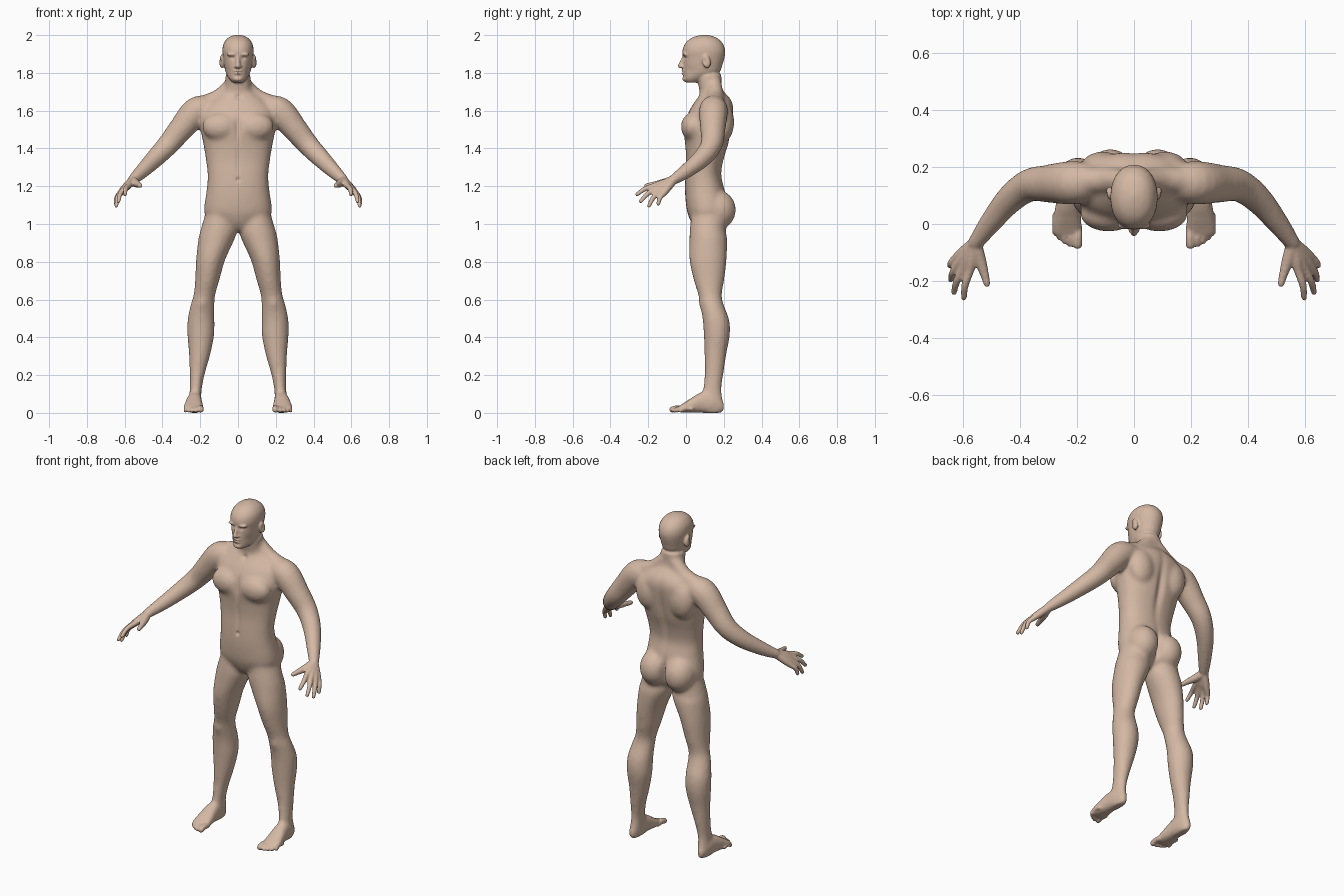
import bpy, bmesh, math
from mathutils import Vector, Matrix


def spline(rows, sub=5):
    """Catmull-Rom interpolation of rows of numbers."""
    out = []
    for i in range(len(rows) - 1):
        p = [rows[max(i - 1, 0)], rows[i], rows[i + 1], rows[min(i + 2, len(rows) - 1)]]
        for k in range(sub):
            t = k / sub
            out.append([0.5 * (2 * b + (c - a) * t + (2 * a - 5 * b + 4 * c - d) * t * t
                               + (3 * b - a - 3 * c + d) * t ** 3) for a, b, c, d in zip(*p)])
    return out + [list(rows[-1])]


def skin(bm, rings, power=2.0, n=28):
    """Capped loft through rings given as (centre, half axis, half axis)."""
    loops = []
    for c, u, v in rings:
        loop = []
        for k in range(n):
            a = 2 * math.pi * k / n
            x, y = (math.copysign(abs(f) ** (2 / power), f) for f in (math.cos(a), math.sin(a)))
            loop.append(bm.verts.new(c + u * x + v * y))
        loops.append(loop)
    for a, b in zip(loops, loops[1:]):
        for k in range(n):
            bm.faces.new((a[k], a[(k + 1) % n], b[(k + 1) % n], b[k]))
    bm.faces.new(loops[0][::-1])
    bm.faces.new(loops[-1])


def loft_z(bm, rows, power=2.0):
    """Rows: z, x0, x1, y0, y1."""
    skin(bm, [(Vector(((a + b) / 2, (c + d) / 2, z)), Vector(((b - a) / 2, 0, 0)),
               Vector((0, (d - c) / 2, 0))) for z, a, b, c, d in spline(rows)], power)


def loft_y(bm, rows, power=2.0):
    """Rows: y, x0, x1, z0, z1."""
    skin(bm, [(Vector(((a + b) / 2, y, (c + d) / 2)), Vector(((b - a) / 2, 0, 0)),
               Vector((0, 0, (d - c) / 2))) for y, a, b, c, d in spline(rows)], power)


def blob(bm, c, r, tilt=0):
    m = Matrix.Translation(c) @ Matrix.Rotation(tilt, 4, 'X') @ Matrix.Diagonal((*r, 1))
    bmesh.ops.create_uvsphere(bm, u_segments=24, v_segments=16, radius=1, matrix=m)


def tube(bm, *rows):
    """Round-ended tube; rows: x, y, z, radius."""
    pts = spline(rows)
    rings, ref = [], Vector((0.5, 0.6, -0.6))
    for i, p in enumerate(pts):
        t = (Vector(pts[min(i + 1, len(pts) - 1)][:3]) - Vector(pts[max(i - 1, 0)][:3])).normalized()
        u = t.cross(ref).normalized()
        rings.append((Vector(p[:3]), u * p[3], t.cross(u) * p[3]))
    skin(bm, rings)
    for p in (rows[0], rows[-1]):
        blob(bm, p[:3], [p[3]] * 3)


def mirror(bm, faces):
    geo = bmesh.ops.duplicate(bm, geom=faces)['geom']
    for v in (g for g in geo if isinstance(g, bmesh.types.BMVert)):
        v.co.x *= -1


def fuse(bm, voxel, repeats):
    """Melt overlapping parts into one smooth skin and return the mesh."""
    me = bpy.data.meshes.new("body")
    bmesh.ops.recalc_face_normals(bm, faces=bm.faces)
    bm.to_mesh(me)
    bm.free()
    ob = bpy.data.objects.new("helper", me)
    bpy.context.collection.objects.link(ob)
    rm = ob.modifiers.new("melt", 'REMESH')
    rm.mode, rm.voxel_size = 'VOXEL', voxel
    sm = ob.modifiers.new("soften", 'SMOOTH')
    sm.factor, sm.iterations = 0.5, repeats
    dg = bpy.context.evaluated_depsgraph_get()
    res = bpy.data.meshes.new_from_object(ob.evaluated_get(dg))
    bpy.data.objects.remove(ob)
    return res


# ---- stage 1: large masses, right-hand side then mirrored
bm = bmesh.new()
# leg
loft_z(bm, [(1.08, .012, .165, .03, .21), (.97, .006, .198, .02, .21), (.92, .018, .21, .018, .219),
            (.81, .068, .222, .018, .215), (.705, .098, .227, .04, .203), (.626, .12, .235, .065, .19),
            (.573, .124, .251, .076, .2), (.493, .124, .267, .088, .229), (.41, .126, .268, .094, .232),
            (.31, .146, .26, .098, .214), (.2, .177, .256, .098, .198), (.12, .192, .256, .088, .188),
            (.05, .195, .26, .07, .2), (.0, .2, .256, .08, .195)])
# foot
loft_y(bm, [(.203, .215, .245, .012, .05), (.15, .194, .263, 0, .1), (.08, .19, .273, 0, .108),
            (.02, .184, .286, 0, .074), (-.025, .18, .291, .002, .044), (-.05, .188, .28, .005, .03)], 2.4)
# arm
tube(bm, (.13, .15, 1.61, .06), (.215, .145, 1.60, .077), (.30, .142, 1.505, .067), (.37, .135, 1.42, .058),
     (.44, .083, 1.347, .05), (.51, -.003, 1.277, .039), (.558, -.068, 1.233, .029))
# neck-to-shoulder muscle, buttock, chest muscle, shoulder blade
tube(bm, (.03, .15, 1.74, .04), (.10, .155, 1.67, .045), (.2, .15, 1.625, .05))
blob(bm, (.083, .165, 1.075), (.088, .1, .105))
blob(bm, (.09, .035, 1.515), (.1, .062, .075))
blob(bm, (.11, .195, 1.54), (.08, .06, .11))
mirror(bm, bm.faces[:])
# torso and neck
loft_z(bm, [(z, -w, w, a, b) for z, w, a, b in (
    (.965, .03, .06, .15), (1.0, .1, .032, .19), (1.05, .172, .01, .215), (1.10, .178, 0, .22),
    (1.18, .166, -.006, .205), (1.26, .161, -.004, .188), (1.34, .17, 0, .2), (1.42, .183, -.005, .225),
    (1.50, .198, -.014, .24), (1.57, .2, .004, .25), (1.62, .185, .028, .252), (1.66, .14, .055, .238),
    (1.69, .095, .072, .212), (1.72, .07, .068, .19), (1.80, .066, .05, .188))], 2.3)
base = fuse(bm, .011, 9)

# ---- stage 2: hands, toes and head
bm = bmesh.new()
# fingers with their palm bones: knuckle, tip
for knuckle, tip in (((.578, -.165, 1.203), (.598, -.259, 1.157)), ((.601, -.157, 1.188), (.633, -.240, 1.12)),
                     ((.618, -.142, 1.173), (.644, -.196, 1.096)), ((.626, -.12, 1.16), (.646, -.147, 1.107))):
    k, t = Vector(knuckle), Vector(tip)
    m = k.lerp(t, .5) + Vector((.006, -.003, .007))
    w = Vector((.56, -.068, 1.23)).lerp(k, .12)
    tube(bm, (*w, .022), (*w.lerp(k, .55), .02), (*k, .0155), (*m, .013), (*t, .0105))
# thumb
tube(bm, (.556, -.08, 1.228, .024), (.54, -.13, 1.215, .021), (.526, -.175, 1.208, .0155), (.517, -.21, 1.203, .012))
# toes
for x, y, r in ((.198, -.072, .0165), (.223, -.07, .0115), (.243, -.06, .0115), (.261, -.047, .011), (.277, -.03, .011)):
    tube(bm, (x, y + .06, .022, r), (x, y + .025, .024, r), (x, y, r + .001, r))
# ear, eyeball, upper brow, nostril wing
blob(bm, (.085, .108, 1.86), (.015, .022, .036), .2)
blob(bm, (.032, .005, 1.875), (.015, .015, .013))
blob(bm, (.03, -.004, 1.897), (.03, .016, .009))
blob(bm, (.012, -.02, 1.833), (.009, .012, .008))
mirror(bm, bm.faces[:])
# head
loft_z(bm, [(z, -w, w, a, b) for z, w, a, b in (
    (1.748, .026, .0, .07), (1.765, .044, -.014, .11), (1.79, .06, -.014, .16), (1.81, .067, -.015, .182),
    (1.84, .073, -.015, .192), (1.88, .079, -.016, .204), (1.915, .083, -.019, .208), (1.95, .078, -.008, .198),
    (1.978, .061, .018, .174), (1.994, .037, .052, .143), (2.002, .008, .09, .106))], 2.15)
# nose, lips, chin
tube(bm, (0, -.012, 1.885, .009), (0, -.022, 1.858, .0105), (0, -.031, 1.837, .0125))
blob(bm, (0, -.012, 1.811), (.023, .014, .0065))
blob(bm, (0, -.011, 1.797), (.02, .014, .007))
blob(bm, (0, -.004, 1.768), (.026, .016, .014))
bm.from_mesh(base)
skin_mesh = fuse(bm, .0056, 3)
bpy.data.meshes.remove(base)

# ---- stage 3: soft sculpt strokes: centre, reach, push
strokes = [
    ((.032, -.016, 1.879), (.019, .03, .011), (0, .008, 0)),     # eye sockets
    ((0, -.025, 1.804), (.022, .02, .004), (0, .006, 0)),        # mouth line
    ((.062, .0, 1.81), (.02, .04, .025), (-.006, 0, 0)),         # cheeks
    ((.098, .1, 1.862), (.02, .011, .018), (-.008, 0, 0)),       # ear hollows
    ((0, .23, 1.43), (.022, .06, .17), (0, -.014, 0)),           # spine
    ((0, .25, 1.06), (.014, .07, .075), (0, -.035, 0)),          # buttock cleft
    ((0, -.01, 1.51), (.016, .05, .06), (0, .012, 0)),           # breastbone
    ((0, .0, 1.33), (.012, .04, .09), (0, .005, 0)),             # belly line
    ((0, .0, 1.235), (.009, .03, .01), (0, .01, 0)),             # navel
    ((0, .07, 1.67), (.014, .03, .014), (0, .01, 0)),            # throat pit
    ((.19, .07, .575), (.03, .04, .035), (0, -.006, 0)),         # kneecaps
]
for c, r, push in strokes:
    for s in ((1, -1) if c[0] else (1,)):
        centre, move = Vector((c[0] * s, c[1], c[2])), Vector((push[0] * s, push[1], push[2]))
        for v in skin_mesh.vertices:
            d = v.co - centre
            q = (d.x / r[0]) ** 2 + (d.y / r[1]) ** 2 + (d.z / r[2]) ** 2
            if q < 6:
                v.co += move * math.exp(-q)

mat = bpy.data.materials.new("skin")
mat.diffuse_color = (.66, .48, .37, 1)
skin_mesh.materials.clear()
skin_mesh.materials.append(mat)
for p in skin_mesh.polygons:
    p.use_smooth = True
body = bpy.data.objects.new("body", skin_mesh)
bpy.context.collection.objects.link(body)
